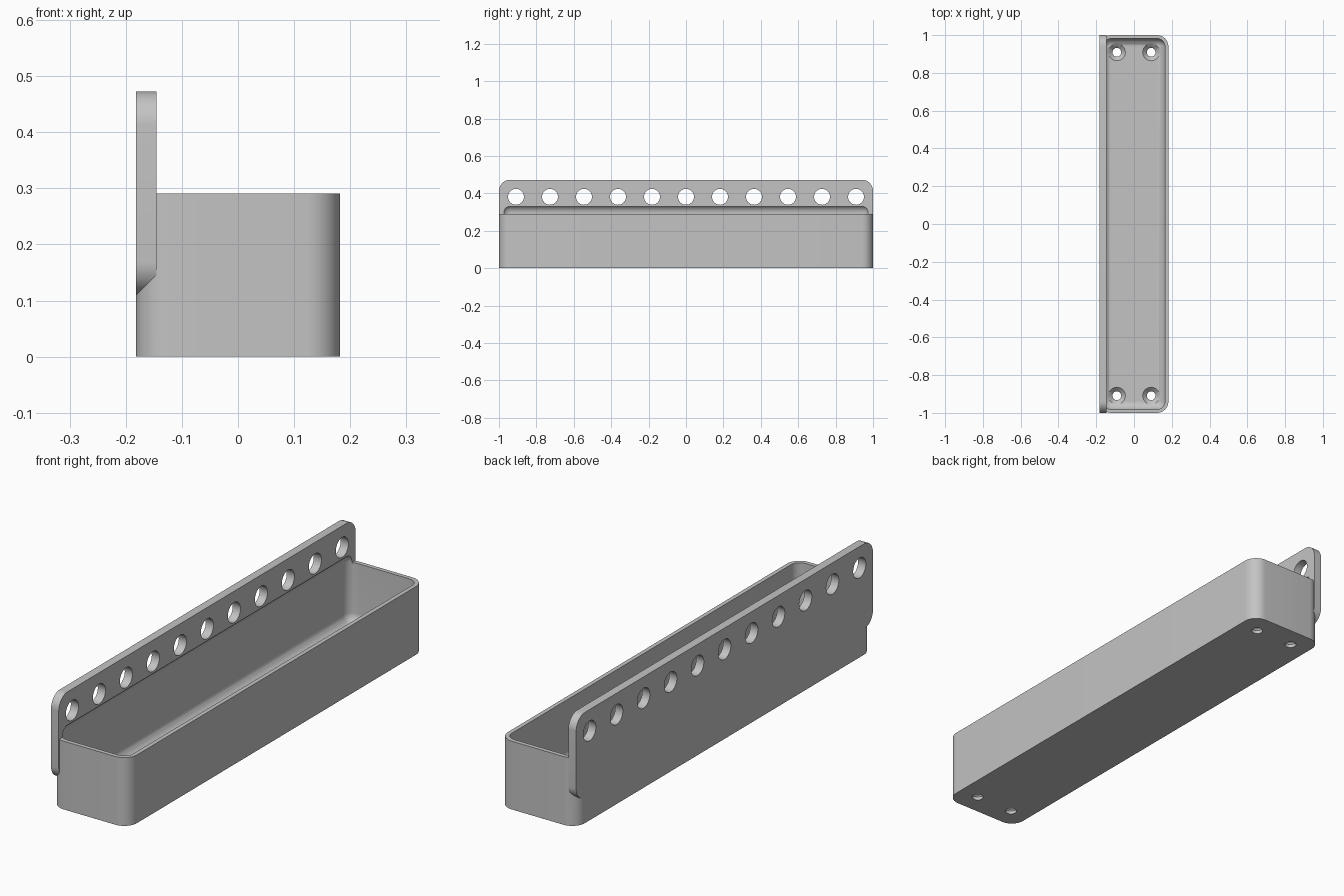
import bpy, bmesh
from mathutils import Matrix, Vector

if "Cube" in bpy.data.objects:
    bpy.data.objects.remove(bpy.data.objects["Cube"])

U = 2 / 11                       # hole pitch: the tray is eleven pitches long
WALL, PLATE = 0.1 * U, 0.2 * U   # wall and plate thickness
FLOOR = 0.2 * U
RIM, TOP = 1.6 * U, 2.6 * U      # tray rim and plate top heights
RADIUS = 0.06

grey = bpy.data.materials.new("light grey")
grey.use_nodes = True
grey.diffuse_color = (0.55, 0.55, 0.55, 1)
grey.node_tree.nodes["Principled BSDF"].inputs["Base Color"].default_value = grey.diffuse_color


def to_object(name, bm):
    mesh = bpy.data.meshes.new(name)
    bm.to_mesh(mesh)
    bm.free()
    mesh.materials.append(grey)
    obj = bpy.data.objects.new(name, mesh)
    bpy.context.collection.objects.link(obj)
    return obj


def rounded_box(name, low, high, radius, axis=None):
    """Box with rounded edges: all of them, or only those along one axis."""
    bm = bmesh.new()
    low, high = Vector(low), Vector(high)
    size = high - low
    bmesh.ops.create_cube(bm, size=1, matrix=Matrix.Translation((low + high) / 2)
                          @ Matrix.Diagonal((*size, 1)))
    edges = [e for e in bm.edges if axis is None
             or abs((e.verts[0].co - e.verts[1].co)[axis]) > 1e-4]
    bmesh.ops.bevel(bm, geom=edges, offset=radius, segments=12, profile=0.5,
                    affect='EDGES', clamp_overlap=True)
    return to_object(name, bm)


def add_cone(bm, center, r1, r2, depth, turn=Matrix()):
    bmesh.ops.create_cone(bm, cap_ends=True, segments=40, radius1=r1, radius2=r2,
                          depth=depth, matrix=Matrix.Translation(center) @ turn)


def combine(target, tool, operation):
    mod = target.modifiers.new(tool.name, 'BOOLEAN')
    mod.operation, mod.solver, mod.object = operation, 'EXACT', tool
    bpy.context.view_layer.objects.active = target
    bpy.ops.object.modifier_apply(modifier=mod.name)
    bpy.data.objects.remove(tool)


# Tray body and the taller back plate
tray = rounded_box("tray", (-U, -1, 0), (U, 1, RIM), RADIUS, axis=2)
plate = rounded_box("back_plate", (-U, -1, 0.6 * U), (PLATE - U, 1, TOP), RADIUS, axis=0)
combine(tray, plate, 'UNION')

# Hollow with rounded edges, biting slightly into the plate
hollow = rounded_box("hollow", (WALL - U, WALL - 1, FLOOR),
                     (U - WALL, 1 - WALL, 0.338), RADIUS - WALL)
combine(tray, hollow, 'DIFFERENCE')

# Row of holes through the plate
bm = bmesh.new()
for i in range(-5, 6):
    add_cone(bm, (PLATE / 2 - U, i * U, 2.1 * U), 0.0425, 0.0425, 0.2,
             Matrix.Rotation(1.570796, 4, 'Y'))
combine(tray, to_object("plate_holes", bm), 'DIFFERENCE')

# Screw holes in the floor, then their countersinks
shaft, sink = bmesh.new(), bmesh.new()
for x in (-U / 2, U / 2):
    for y in (-5 * U, 5 * U):
        add_cone(shaft, (x, y, FLOOR / 2), 0.023, 0.023, 0.2)
        add_cone(sink, (x, y, FLOOR), 0.021, 0.069, 0.048)
combine(tray, to_object("screw_holes", shaft), 'DIFFERENCE')
combine(tray, to_object("countersinks", sink), 'DIFFERENCE')

bpy.ops.object.select_all(action='DESELECT')
tray.select_set(True)
bpy.context.view_layer.objects.active = tray
bpy.ops.object.shade_smooth_by_angle(angle=0.5)
